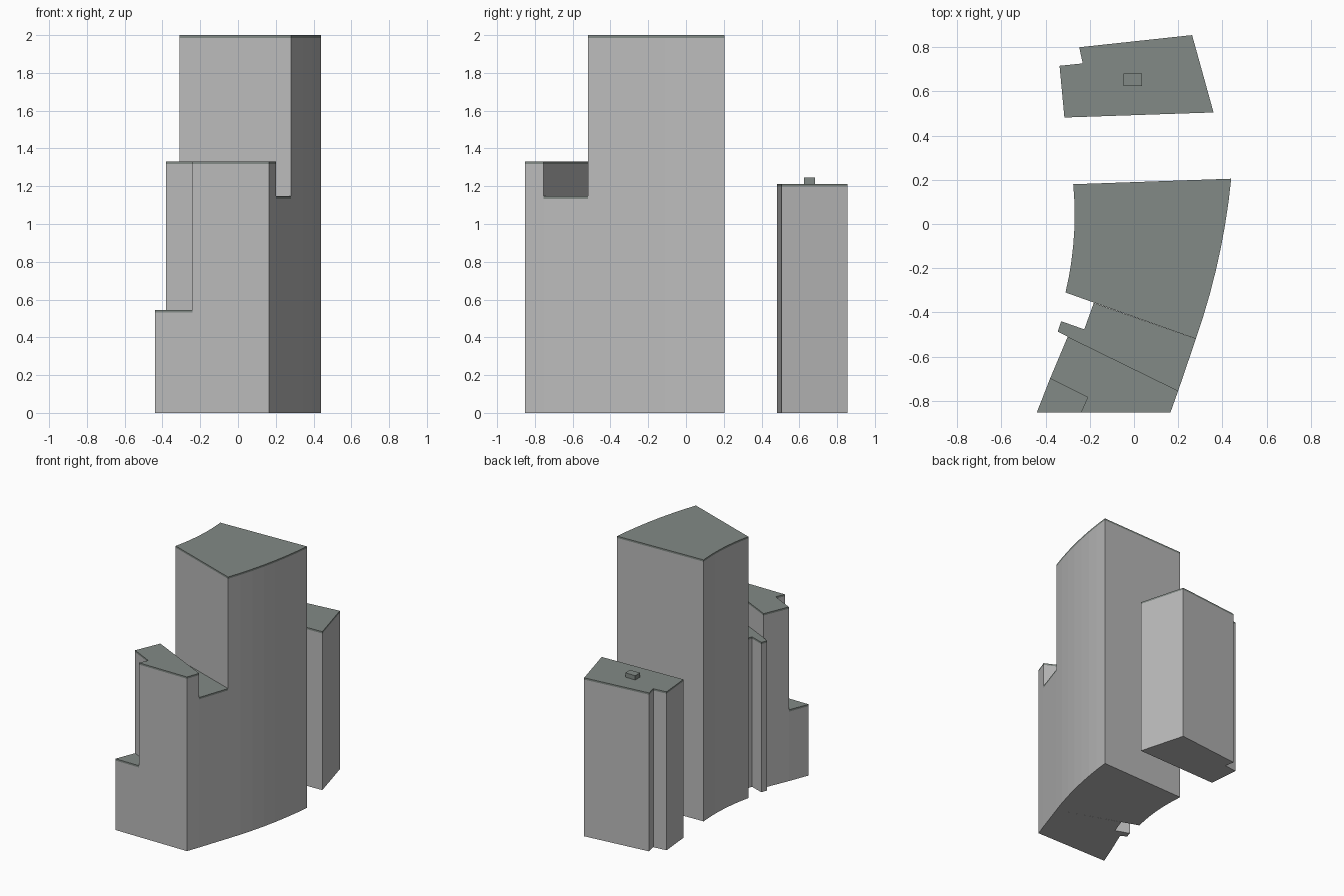
import bpy
import bmesh
from mathutils import Vector

cube = bpy.data.objects.get("Cube")
if cube:
    bpy.data.objects.remove(cube, do_unlink=True)


def make_material(name, color):
    mat = bpy.data.materials.new(name)
    mat.use_nodes = True
    mat.diffuse_color = (*color, 1)
    mat.node_tree.nodes["Principled BSDF"].inputs["Base Color"].default_value = (*color, 1)
    return mat


WALL = make_material("light grey wall", (0.50, 0.50, 0.50))
ROOF = make_material("green grey roof", (0.225, 0.255, 0.237))
ROOF_DEPTH = 0.014


def arc(start, end, bulge, steps=7):
    """Shallow curve from start to end, bulging to the right of travel."""
    a, b = Vector(start), Vector(end)
    d = (b - a).normalized()
    side = Vector((d.y, -d.x))
    pts = []
    for i in range(steps + 1):
        t = i / steps
        pts.append(tuple(a.lerp(b, t) + side * bulge * 4 * t * (1 - t)))
    return pts


def block(name, outline, bottom, top, all_roof=False):
    """Vertical prism with a thin roof band; the outline runs counterclockwise."""
    bm = bmesh.new()
    levels = [bottom, top] if all_roof else [bottom, top - ROOF_DEPTH, top]
    rings = [[bm.verts.new((x, y, z)) for x, y in outline] for z in levels]
    bm.faces.new(rings[0][::-1])
    n = len(outline)
    for k, (low, high) in enumerate(zip(rings, rings[1:])):
        for i in range(n):
            j = (i + 1) % n
            f = bm.faces.new((low[i], low[j], high[j], high[i]))
            f.material_index = int(k == 1 or all_roof)
    bm.faces.new(rings[-1]).material_index = 1
    bmesh.ops.recalc_face_normals(bm, faces=bm.faces[:])
    mesh = bpy.data.meshes.new(name)
    bm.to_mesh(mesh)
    bm.free()
    mesh.materials.append(WALL)
    mesh.materials.append(ROOF)
    obj = bpy.data.objects.new(name, mesh)
    bpy.context.collection.objects.link(obj)
    return obj


# Shared corners between neighbouring blocks
tower_right, tower_left = (-0.31, -0.31), (0.28, -0.52)
wing_left, wing_right = (0.20, -0.755), (-0.30, -0.51)
step_outer, step_inner, step_front = (-0.38, -0.70), (-0.21, -0.785), (-0.24, -0.853)

# Tall tower with curved sides
block("main_tower",
      arc(tower_left, (0.44, 0.205), 0.022)
      + arc((-0.275, 0.18), tower_right, -0.02), 0, 2.0)

# Lower link with a projecting fin
block("link_block",
      [wing_left, tower_left, (-0.182, -0.357), (-0.225, -0.477),
       (-0.33, -0.44), (-0.345, -0.487), wing_right], 0, 1.147)

# Front wing and its low step
block("front_wing",
      [(0.165, -0.853), wing_left, wing_right, step_outer, step_inner, step_front], 0, 1.332)
block("low_step",
      [(-0.44, -0.853), step_front, step_inner, step_outer], 0, 0.545)

# Separate rear building with notched corner and rooftop unit
block("rear_building",
      [(-0.315, 0.482), (0.36, 0.505), (0.263, 0.855), (-0.248, 0.80),
       (-0.232, 0.727), (-0.337, 0.716)], 0, 1.212)
block("rooftop_unit",
      [(-0.048, 0.624), (0.036, 0.624), (0.036, 0.682), (-0.048, 0.682)],
      1.212, 1.245, all_roof=True)
